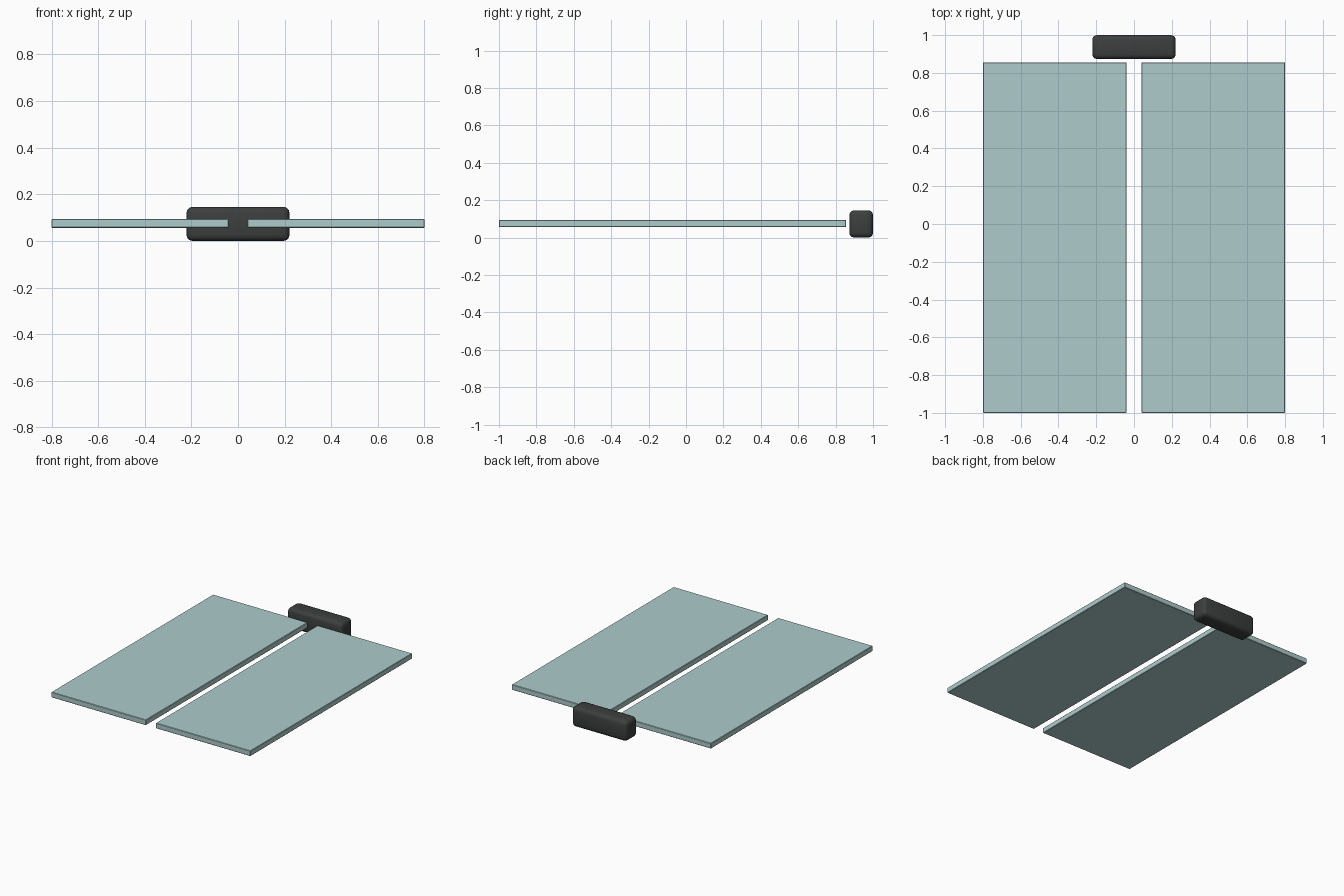
import bpy
from math import radians

if "Cube" in bpy.data.objects:
    bpy.data.objects.remove(bpy.data.objects["Cube"])


def rounded_box(name, lo, hi, bevel, segments, color):
    """Box between two corners with rounded edges."""
    center = [(a + b) / 2 for a, b in zip(lo, hi)]
    bpy.ops.mesh.primitive_cube_add(size=1, location=center)
    ob = bpy.context.object
    ob.name = name
    ob.scale = [b - a for a, b in zip(lo, hi)]
    bpy.ops.object.transform_apply(location=False, rotation=False, scale=True)
    mod = ob.modifiers.new("rounded_edges", 'BEVEL')
    mod.width = bevel
    mod.segments = segments
    bpy.ops.object.modifier_apply(modifier=mod.name)
    bpy.ops.object.shade_smooth_by_angle(angle=radians(35))
    ob.data.materials.append(color)
    return ob


def material(name, rgb):
    mat = bpy.data.materials.new(name)
    mat.diffuse_color = (*rgb, 1)
    mat.use_nodes = True
    mat.node_tree.nodes["Principled BSDF"].inputs["Base Color"].default_value = mat.diffuse_color
    return mat


glass = material("pale_teal", (0.42, 0.60, 0.60))
dark = material("dark_grey", (0.045, 0.05, 0.048))

# Two flat panels, left and right of a narrow gap
for name, x0, x1 in (("left_panel", -0.8, -0.04), ("right_panel", 0.04, 0.8)):
    rounded_box(name, (x0, -1, 0.056), (x1, 0.856, 0.095), 0.003, 1, glass)

# Rounded block behind the gap
rounded_box("rear_block", (-0.221, 0.873, 0), (0.221, 1, 0.146), 0.026, 3, dark)
